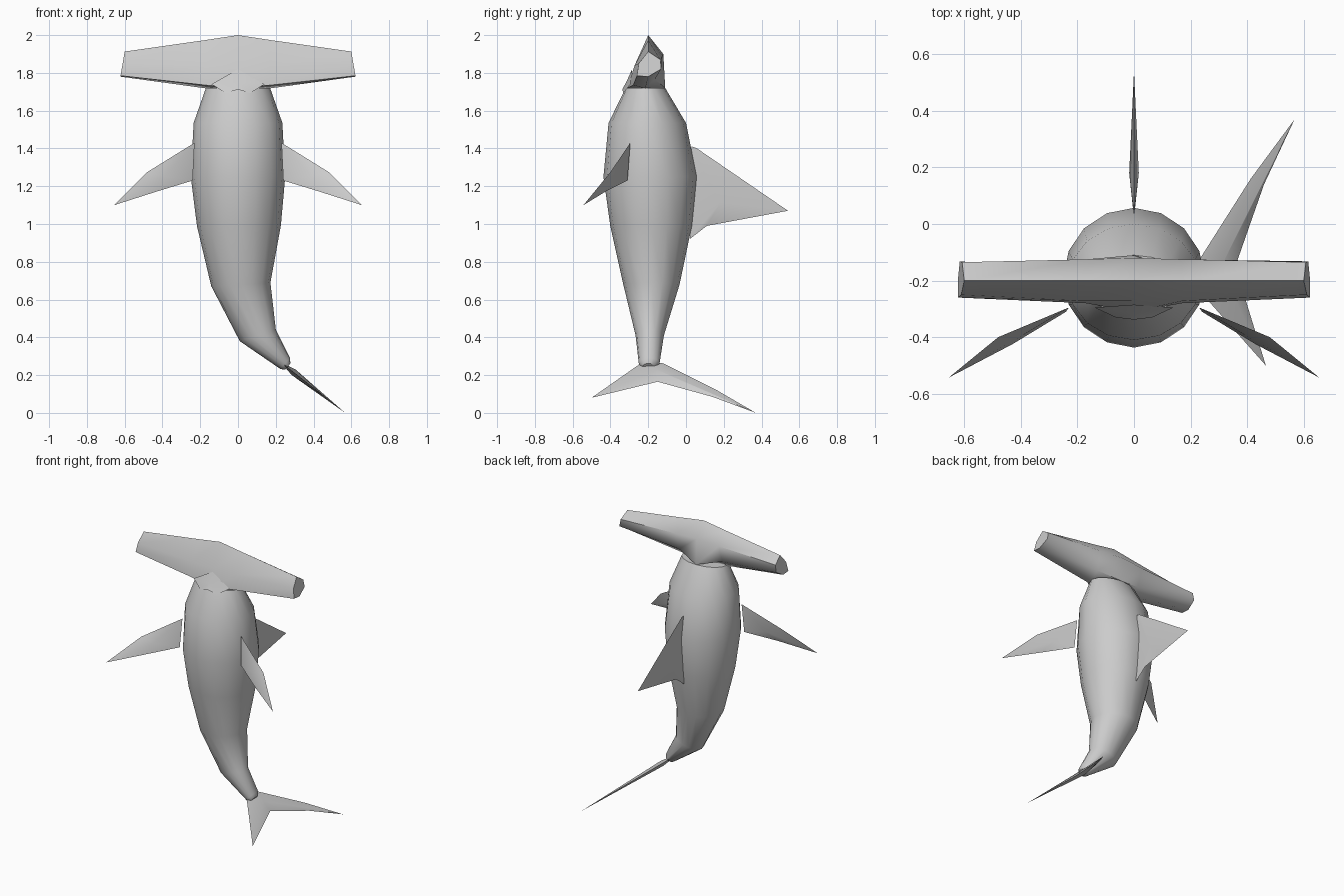
import bpy, bmesh, math
from mathutils import Vector

if "Cube" in bpy.data.objects:
    bpy.data.objects.remove(bpy.data.objects["Cube"])


def finish(bm, name, angle=40):
    bmesh.ops.recalc_face_normals(bm, faces=bm.faces)
    me = bpy.data.meshes.new(name)
    bm.to_mesh(me)
    bm.free()
    ob = bpy.data.objects.new(name, me)
    bpy.context.collection.objects.link(ob)
    bpy.ops.object.select_all(action='DESELECT')
    ob.select_set(True)
    bpy.context.view_layer.objects.active = ob
    bpy.ops.object.shade_smooth_by_angle(angle=math.radians(angle))
    return ob


def loft(name, rings, angle=40):
    bm = bmesh.new()
    vs = [[bm.verts.new(p) for p in r] for r in rings]
    n = len(rings[0])
    for a, b in zip(vs, vs[1:]):
        for i in range(n):
            bm.faces.new((a[i], a[(i + 1) % n], b[(i + 1) % n], b[i]))
    bm.faces.new(vs[0])
    bm.faces.new(vs[-1])
    return finish(bm, name, angle)


def blade(name, outline, centre, normal, t):
    """Thin sharp-edged fin: an outline closed to a raised point on each side."""
    bm = bmesh.new()
    rim = [bm.verts.new(p) for p in outline]
    off = Vector(normal).normalized() * t
    for s in (1, -1):
        c = bm.verts.new(Vector(centre) + off * s)
        for i in range(len(rim)):
            bm.faces.new((rim[i], rim[(i + 1) % len(rim)], c))
    return finish(bm, name, 40)


# Body: 16-sided rings (cx, cy, cz, rx, ry, tilt) bending toward the tail
body = [(0, -.215, 1.72, .17, .105, 0), (0, -.205, 1.535, .235, .205, 0),
        (0, -.19, 1.25, .25, .247, 0), (.005, -.185, .99, .222, .216, .01),
        (.015, -.183, .68, .157, .149, .06), (.105, -.192, .41, .1, .075, .31),
        (.25, -.195, .262, .039, .055, .86), (.263, -.198, .245, .022, .032, .86)]
rings = []
for cx, cy, cz, rx, ry, t in body:
    ring = []
    for i in range(16):
        a = i * math.tau / 16
        u = rx * math.cos(a)
        ring.append((cx + u * math.cos(t), cy + ry * math.sin(a), cz + u * math.sin(t)))
    rings.append(ring)
loft("body", rings)

# Hammer head: six-point (y, z) sections swept across x
mid = [(-.2, 2.0), (-.12, 1.9), (-.11, 1.72), (-.215, 1.71), (-.31, 1.72), (-.272, 1.84)]
neck = [(-.2, 1.974), (-.125, 1.89), (-.165, 1.765), (-.215, 1.718), (-.28, 1.735), (-.272, 1.84)]
tip = [(-.2, 1.913), (-.135, 1.87), (-.132, 1.82), (-.2, 1.78), (-.26, 1.785), (-.25, 1.85)]
right = [[(.17, y, z) for y, z in neck],
         [(.6 + (1.913 - z) * .17, y, z) for y, z in tip]]
left = [[(-x, y, z) for x, y, z in r] for r in reversed(right)]
loft("head", left + [[(0, y, z) for y, z in mid]] + right, 50)

# Mouth
blade("mouth", [(0, -.285, 1.82), (.14, -.295, 1.74), (.065, -.33, 1.693), (0, -.338, 1.712),
                (-.065, -.33, 1.693), (-.14, -.295, 1.74)], (0, -.305, 1.75), (0, 1, 0), .012)

# Pectoral fins
for s, side in ((1, "right"), (-1, "left")):
    pts = [(.23, -.295, 1.43), (.48, -.40, 1.275), (.655, -.543, 1.1),
           (.43, -.425, 1.172), (.24, -.31, 1.23)]
    blade(side + "_pectoral_fin", [(s * x, y, z) for x, y, z in pts],
          (s * .38, -.375, 1.25), (s * .5, -.85, .1), .018)

# Dorsal fin
blade("dorsal_fin", [(0, .03, 1.41), (0, .055, 1.402), (0, .54, 1.07), (0, .27, 1.02),
                     (0, .11, .99), (0, .02, .92)], (0, .18, 1.11), (1, 0, 0), .017)

# Tail fin lying in a slanted plane
tail = [(-.16, .268), (-.12, .262), (.16, .122), (.37, 0), (.14, .085),
        (-.15, .165), (-.5, .08), (-.24, .262)]
slant = lambda y, z: (.25 + (.25 - z) * 1.27, y, z)
blade("tail_fin", [slant(y, z) for y, z in tail], slant(-.155, .215), (.62, 0, .79), .018)
